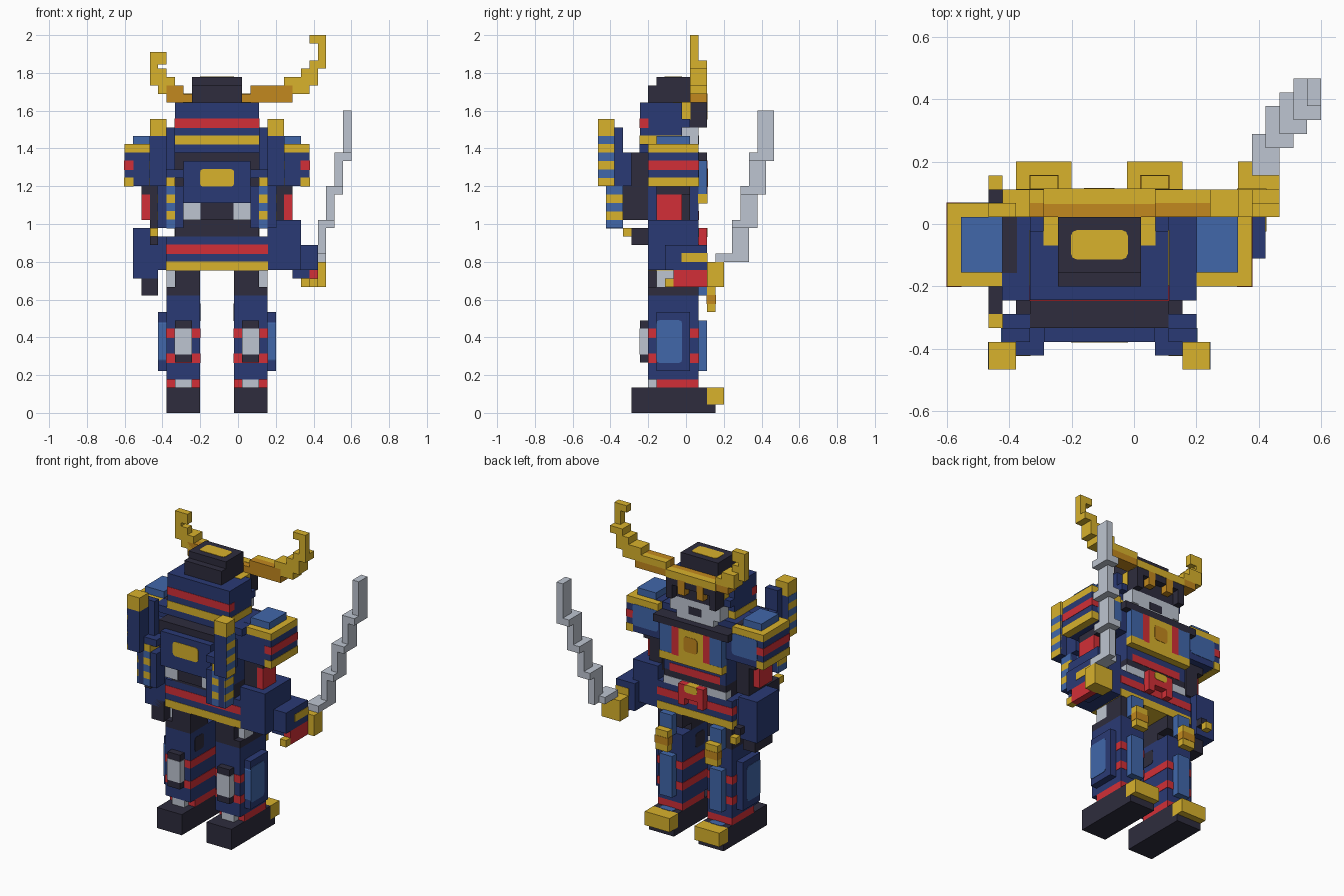
import bpy
import bmesh
from mathutils import Vector

if "Cube" in bpy.data.objects:
    bpy.data.objects.remove(bpy.data.objects["Cube"], do_unlink=True)

UNIT = 2 / 45                      # one cell of the block grid
ORIGIN = Vector((13.5, 10.5, 0))   # grid point placed at the world origin
MID = 11                           # body symmetry line on the grid


def make_material(name, code):
    rgb = [int(code[n:n + 2], 16) / 255 for n in (0, 2, 4)]
    lin = [c / 12.92 if c < 0.04 else ((c + 0.055) / 1.055) ** 2.4 for c in rgb]
    mat = bpy.data.materials.new(name)
    mat.use_nodes = True
    mat.diffuse_color = (*lin, 1)
    mat.node_tree.nodes["Principled BSDF"].inputs["Base Color"].default_value = (*lin, 1)
    return mat


palette = {"navy": "2A3A75", "blue": "4167AA", "gold": "D8B22C", "bronze": "C2881E",
           "red": "D22F37", "charcoal": "2E2C3D", "steel": "BEC5D1"}
materials = {name: make_material(name, code) for name, code in palette.items()}


def block(name, color, x, y, z, grow=0, rounded=None):
    """Box over grid ranges; rounded names the axis whose edges are chamfered."""
    bm = bmesh.new()
    bmesh.ops.create_cube(bm, size=1)
    low = Vector((x[0], y[0], z[0])) - Vector((grow,) * 3)
    high = Vector((x[1], y[1], z[1])) + Vector((grow,) * 3)
    for v in bm.verts:
        v.co = Vector(low[a] if v.co[a] < 0 else high[a] for a in range(3))
    if rounded:
        axis = "xyz".index(rounded)
        edges = [e for e in bm.edges
                 if abs((e.verts[0].co - e.verts[1].co)[axis]) > 0.01]
        bmesh.ops.bevel(bm, geom=edges, offset=0.4, segments=2, profile=0.5,
                        affect='EDGES')
    for v in bm.verts:
        v.co = (v.co - ORIGIN) * UNIT
    mesh = bpy.data.meshes.new(name)
    bm.to_mesh(mesh)
    bm.free()
    mesh.materials.append(materials[color])
    obj = bpy.data.objects.new(name, mesh)
    bpy.context.collection.objects.link(obj)


def pair(name, color, x, y, z, **options):
    """Block on the left side plus its mirrored twin on the right."""
    block("left_" + name, color, x, y, z, **options)
    block("right_" + name, color, (2 * MID - x[1], 2 * MID - x[0]), y, z, **options)


THIN = 0.05    # raised paint, in grid cells
LEG, LEG_Y = (13, 17), (6, 12)

# Feet
pair("sole", "charcoal", LEG, (4, 14), (0, 1))
pair("shoe", "charcoal", LEG, (4, 13), (1, 3))
pair("toe_cap", "gold", LEG, (13, 15), (1, 3))
pair("instep", "blue", (14, 16), (12, 13), (2, 3), grow=THIN, rounded="z")

# Lower legs
pair("ankle_band", "red", LEG, (7, 12), (3, 4))
pair("heel_plate", "steel", (14, 16), (6, 7), (3, 4))
pair("calf", "navy", LEG, LEG_Y, (4, 14))
pair("inner_calf_patch", "charcoal", (13, 14), (7, 9), (11, 13), grow=THIN, rounded="x")
for level, z in (("lower", 6), ("upper", 9)):
    pair(level + "_calf_strap", "red", LEG, LEG_Y, (z, z + 1), grow=THIN)
pair("calf_plate_frame", "charcoal", (14, 16), (5, 6), (6, 11))
pair("calf_plate", "steel", (14, 16), (5, 6), (7, 10), grow=THIN)
pair("shin_guard", "blue", (14, 16), (12, 13), (5, 11))
pair("side_guard", "navy", (17, 18), (7, 11), (5, 12))
pair("side_guard_panel", "blue", (17, 18), (7, 10), (6, 11), grow=THIN, rounded="x")
pair("knee_guard", "gold", (14, 16), (13, 14), (12, 15))
pair("knee_stripe", "bronze", (14, 16), (13, 14), (13, 14), grow=THIN)

# Thighs
pair("thigh", "charcoal", (13, 16), LEG_Y, (15, 17))
pair("thigh_base", "charcoal", LEG, (6, 10), (14, 15))
pair("thigh_side", "charcoal", (16, 17), (9, 12), (14, 17))
pair("thigh_plate", "steel", (16, 17), (7, 9), (15, 17))
pair("thigh_front", "blue", (14, 16), (12, 13), (14, 17))

# Skirt and waist
WIDE, NARROW, BODY_Y = (5, 17), (6, 16), (6, 12)
block("skirt", "navy", WIDE, BODY_Y, (17, 21))
block("skirt_hem", "gold", WIDE, BODY_Y, (17, 18), grow=THIN)
block("skirt_stripe", "red", WIDE, BODY_Y, (19, 20), grow=THIN)
block("waist", "charcoal", NARROW, BODY_Y, (21, 23))
block("belt_front", "steel", NARROW, (11, 12), (21, 22), grow=THIN)
block("belt_knot", "red", (9, 13), (12, 13), (20, 22))
pair("belt_knot_tail", "red", (12, 13), (12, 13), (19, 20))
block("belt_knot_badge", "gold", (10, 12), (12, 13), (21, 22), grow=THIN, rounded="y")

# Torso and chest plate
block("belly", "navy", NARROW, BODY_Y, (23, 27))
block("belly_stripe", "red", (7, 15), (11, 12), (23, 24), grow=THIN)
block("chest", "navy", WIDE, BODY_Y, (27, 31))
block("neckline", "navy", WIDE, (6, 11), (31, 32))
block("collar", "navy", (4, 18), (5, 7), (31, 32), grow=THIN / 2)
block("chest_plate", "navy", NARROW, (12, 13), (25, 30))
block("chest_plate_top", "charcoal", WIDE, (11, 13), (30, 31), grow=THIN / 2)
block("chest_plate_hem", "gold", NARROW, (12, 13), (25, 26), grow=THIN)
block("chest_emblem", "gold", (9, 13), (12, 13), (26, 30), grow=THIN)
block("chest_emblem_disc", "bronze", (10, 12), (12, 13), (27, 29),
      grow=2 * THIN, rounded="y")
pair("chest_stripe", "red", (13, 14), (12, 13), (26, 30), grow=THIN)
pair("chest_panel", "blue", (14, 16), (12, 13), (26, 30), grow=THIN / 2)

# Pack on the rear of the torso
block("pack", "charcoal", NARROW, (3, 6), (23, 31))
block("pack_panel", "navy", (7, 15), (2, 3), (25, 30))
block("pack_badge", "gold", (9, 13), (2, 3), (27, 29), grow=THIN, rounded="y")
pair("pack_buckle", "steel", (13, 15), (3, 4), (23, 25), grow=THIN)

# Shoulder guards
pair("shoulder", "navy", (17, 21), (6, 12), (27, 31))
pair("shoulder_front_panel", "blue", (17, 21), (11, 12), (28, 31), grow=THIN, rounded="y")
pair("shoulder_rim", "gold", (17, 22), (6, 12), (31, 32))
pair("shoulder_cap", "blue", (18, 21), (7, 11), (32, 33))
for side, color, x in (("left", "navy", (17, 18)), ("right", "charcoal", (4, 5))):
    block(side + "_shoulder_gap", color, x, (7, 11), (31, 32), grow=THIN)
pair("shoulder_plate", "navy", (21, 22), (6, 12), (27, 31))
pair("shoulder_stripe", "red", (21, 22), (6, 12), (29, 30), grow=THIN)
pair("shoulder_hem", "gold", (21, 22), (6, 12), (27, 28), grow=THIN)

# Arms
pair("upper_arm", "charcoal", (17, 19), (7, 11), (22, 27))
pair("upper_arm_top", "charcoal", (19, 20), (7, 11), (26, 27))
pair("upper_arm_guard", "red", (19, 20), (7, 10), (23, 26))
block("right_forearm", "navy", (1, 4), (7, 12), (16, 22))
block("right_forearm_link", "navy", (4, 5), (7, 11), (17, 21))
block("right_hand", "charcoal", (2, 4), (7, 11), (14, 17))
block("left_forearm", "navy", (17, 21), (6, 12), (17, 23))
block("left_wrist", "navy", (20, 23), (8, 13), (17, 20))
block("left_wrist_rim", "gold", (21, 23), (10, 13), (18, 19), grow=THIN)
block("left_hand", "navy", (20, 22), (9, 13), (16, 17))

# Sword held in the left hand
block("sword_grip", "red", (22, 23), (9, 13), (15, 17))
block("sword_pommel", "gold", (22, 23), (8, 9), (15, 16))
block("sword_guard", "gold", (21, 24), (13, 15), (15, 18))
block("blade_root", "steel", (22, 24), (14, 17), (18, 19))
block("blade_base", "steel", (23, 24), (16, 18), (18, 22))
block("blade_lower_step", "steel", (23, 25), (16, 19), (22, 23))
block("blade_lower", "steel", (24, 25), (17, 19), (23, 26))
block("blade_middle_step", "steel", (24, 26), (17, 20), (26, 27))
block("blade_upper", "steel", (25, 26), (18, 20), (27, 30))
block("blade_upper_step", "steel", (25, 27), (18, 21), (30, 31))
block("blade_tip", "steel", (26, 27), (19, 21), (31, 36))

# Scabbard at the right hip
SIDE = (3, 4)
block("scabbard_tip", "gold", SIDE, (3, 4), (21, 22))
block("scabbard_rear", "charcoal", SIDE, (4, 7), (20, 22))
block("scabbard_front", "charcoal", SIDE, (12, 13), (17, 18))
block("scabbard_mouth", "gold", SIDE, (13, 14), (16, 17))

# Banners behind the shoulders
pair("banner", "navy", (17, 19), (0, 2), (27, 33))
pair("banner_cap", "gold", (17, 19), (0, 2), (33, 35))
pair("banner_pole", "navy", (16, 18), (2, 4), (27, 31))
pair("banner_pole_top", "navy", (16, 18), (2, 3), (31, 34))
pair("banner_joint", "navy", (15, 17), (1, 3), (28, 29))
pair("banner_tail", "navy", (15, 18), (1, 3), (22, 27))
for n, z in enumerate(range(22, 33)):
    tint = ("blue", "gold")[n % 2]
    if z < 28:
        pair("banner_tail_edge", tint, (16, 17), (1, 3), (z, z + 1), grow=THIN / 2)
    if z < 27:
        pair("banner_tail_trim", tint, (17.9, 18.1), (1, 3), (z, z + 1))
    else:
        pair("banner_edge", tint, (18.9, 19.03), (0, 2), (z, z + 1))

# Helmet
block("neck", "charcoal", (9, 13), (7, 11), (31, 33))
block("helmet", "navy", NARROW, (5, 10), (32, 37))
pair("helmet_cheek", "navy", (14, 16), (10, 11), (34, 35))
block("helmet_hem", "gold", NARROW, (5, 10), (32, 33), grow=THIN)
block("helmet_stripe", "red", NARROW, (5, 6), (34, 35), grow=THIN)
pair("helmet_wing", "gold", (14, 15), (9, 11), (35, 37), grow=THIN)
block("crown", "charcoal", (8, 14), (6, 11), (37, 39))
block("crown_top", "charcoal", (8, 14), (7, 11), (39, 40))
block("crown_badge", "gold", (9, 13), (8, 10), (39, 40), grow=THIN, rounded="z")

# Face
block("face", "charcoal", (8, 14), (10, 12), (34, 37))
block("mask", "steel", (7, 15), (10, 12), (32, 34))
block("mask_chin", "steel", (8, 14), (10, 12), (31, 32))
block("mask_mouth", "charcoal", (10, 12), (11, 12), (32, 33), grow=THIN)
block("brow", "charcoal", (8, 14), (12, 13), (36, 37))
pair("brow_guard", "charcoal", (14, 15), (11, 13), (34, 37))
pair("brow_bar", "bronze", (12, 13), (12, 13), (35, 37), grow=THIN)

# Horned crest, its two sides uneven
FRONT, REAR, CREST = (12, 13), (11, 12), (11, 13)
block("crest_base", "bronze", (5, 20), CREST, (37, 38))
block("crest_center", "gold", (7, 15), FRONT, (37, 38), grow=THIN)
block("left_horn_ridge", "gold", (15, 19), FRONT, (38, 39))
block("left_horn_root", "bronze", (15, 20), REAR, (38, 39))
block("left_horn_lower", "gold", (19, 22), CREST, (38, 40))
block("left_horn_bend", "gold", (21, 23), CREST, (39, 41))
block("left_horn_step", "gold", (22, 24), CREST, (41, 42))
block("left_horn_upper", "gold", (23, 24), REAR, (41, 45))
block("left_horn_tip", "gold", (22, 23), REAR, (44, 45))
block("right_horn_ridge", "gold", (6, 7), FRONT, (38, 39))
block("right_horn_root", "bronze", (5, 7), REAR, (38, 39))
block("right_horn_lower", "gold", (4, 6), CREST, (38, 40))
block("right_horn_upper", "gold", (3, 4), REAR, (40, 43))
block("right_horn_bend", "gold", (3, 5), REAR, (39, 41))
block("right_horn_tip", "gold", (4, 5), REAR, (41.5, 43))
